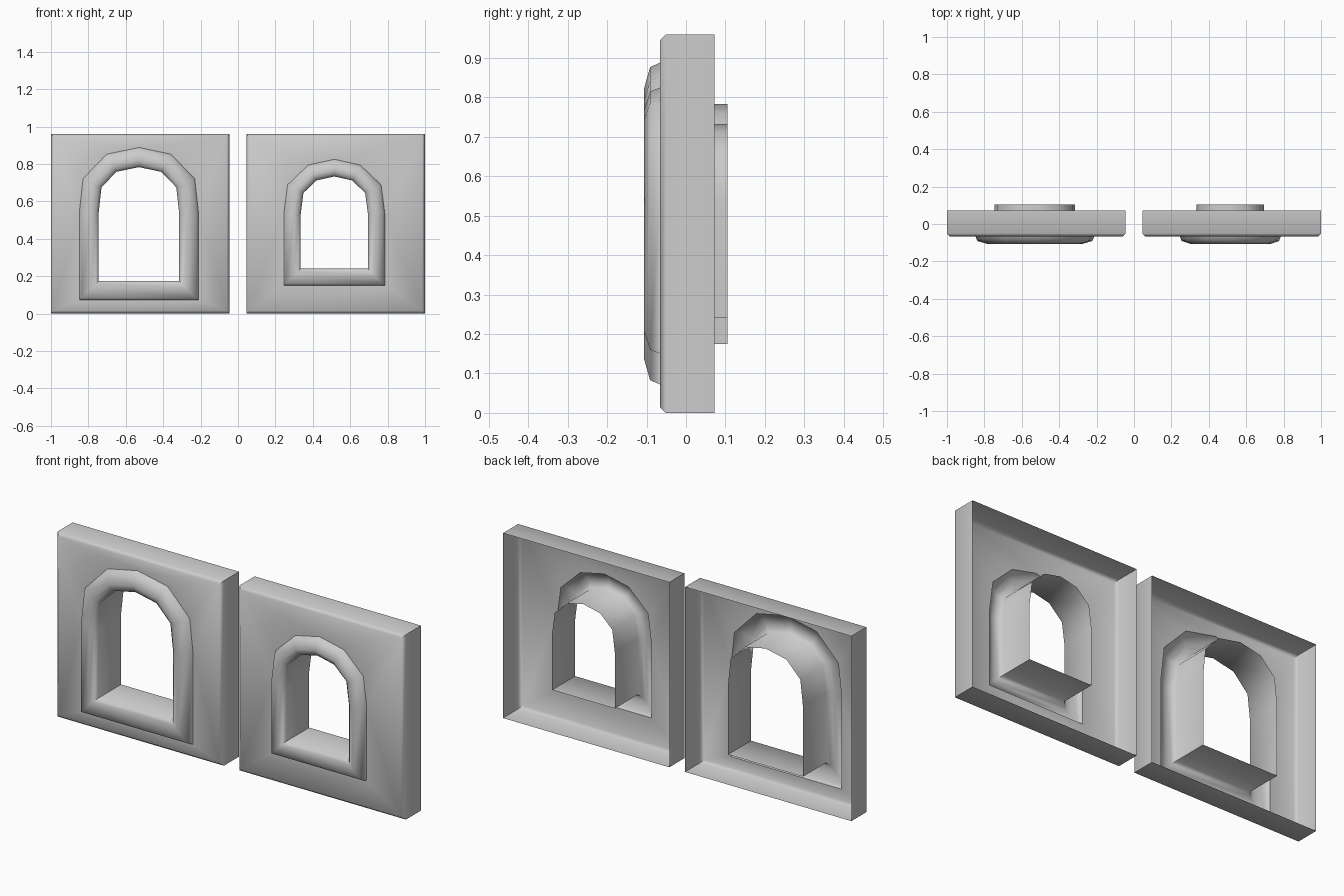
import bpy, bmesh
from mathutils import Vector

if "Cube" in bpy.data.objects:
    bpy.data.objects.remove(bpy.data.objects["Cube"])


def offset_outline(pts, d):
    """Mitred outward offset of a counter-clockwise closed outline."""
    out = []
    for i, p in enumerate(pts):
        a = (p - pts[i - 1]).normalized()
        b = (pts[(i + 1) % len(pts)] - p).normalized()
        na, nb = Vector((a.y, -a.x)), Vector((b.y, -b.x))
        out.append(p + (na + nb) * (d / (1 + na.dot(nb))))
    return out


def ring(bm, pts, y):
    return [bm.verts.new((p.x, y, p.y)) for p in pts]


def loft(bm, rings):
    for r0, r1 in zip(rings, rings[1:]):
        n = len(r0)
        for i in range(n):
            j = (i + 1) % n
            bm.faces.new((r0[i], r0[j], r1[j], r1[i]))


def window_tile(name, cx, half_arch, profile):
    bm = bmesh.new()

    # arched opening: right half listed bottom to crown, mirrored to the left
    right = [Vector((cx + x, z)) for x, z in half_arch]
    left = [Vector((cx - x, z)) for x, z in reversed(half_arch) if x > 0]
    arch = right + left

    # tunnel and rounded surround, swept as nested rings
    rings = [ring(bm, offset_outline(arch, d), y) for d, y in profile]
    loft(bm, rings)

    # open-backed block sides with chamfered front edge
    x0, x1 = (-1.0, -0.045) if cx < 0 else (0.045, 1.0)
    square = [Vector(p) for p in ((x1, 0), (x1, 0.96), (x0, 0.96), (x0, 0))]
    sides = [ring(bm, offset_outline(square, d), y)
             for d, y in ((-0.015, -0.066), (0, -0.051), (0, 0.072))]
    loft(bm, sides)

    # flat front wall between block edge and surround
    edges = []
    for r in (rings[-1], sides[0]):
        edges += [bm.edges.get((r[i - 1], r[i])) for i in range(len(r))]
    bmesh.ops.triangle_fill(bm, use_beauty=True, use_dissolve=False, edges=edges)

    # consistent normals with the wall facing the front
    bmesh.ops.recalc_face_normals(bm, faces=bm.faces[:])
    bm.normal_update()
    if sum(f.normal.y * f.calc_area() for f in bm.faces) > 0:
        bmesh.ops.reverse_faces(bm, faces=bm.faces[:])

    mesh = bpy.data.meshes.new(name)
    bm.to_mesh(mesh)
    bm.free()
    obj = bpy.data.objects.new(name, mesh)
    bpy.context.collection.objects.link(obj)
    bpy.ops.object.select_all(action='DESELECT')
    obj.select_set(True)
    bpy.context.view_layer.objects.active = obj
    bpy.ops.object.shade_smooth_by_angle(angle=0.9)


# (distance from opening, y) from tunnel back to the wall
large = [(0, 0.105), (0, -0.083), (0.015, -0.097), (0.04, -0.106),
         (0.092, -0.091), (0.103, -0.066)]
small = [(0, 0.105), (0, -0.083), (0.014, -0.097), (0.035, -0.106),
         (0.08, -0.091), (0.09, -0.066)]

window_tile("large_window_tile", -0.53,
            [(0.215, 0.175), (0.215, 0.54), (0.2, 0.675), (0.12, 0.758), (0, 0.783)], large)
window_tile("small_window_tile", 0.515,
            [(0.18, 0.24), (0.18, 0.53), (0.165, 0.645), (0.095, 0.712), (0, 0.733)], small)
